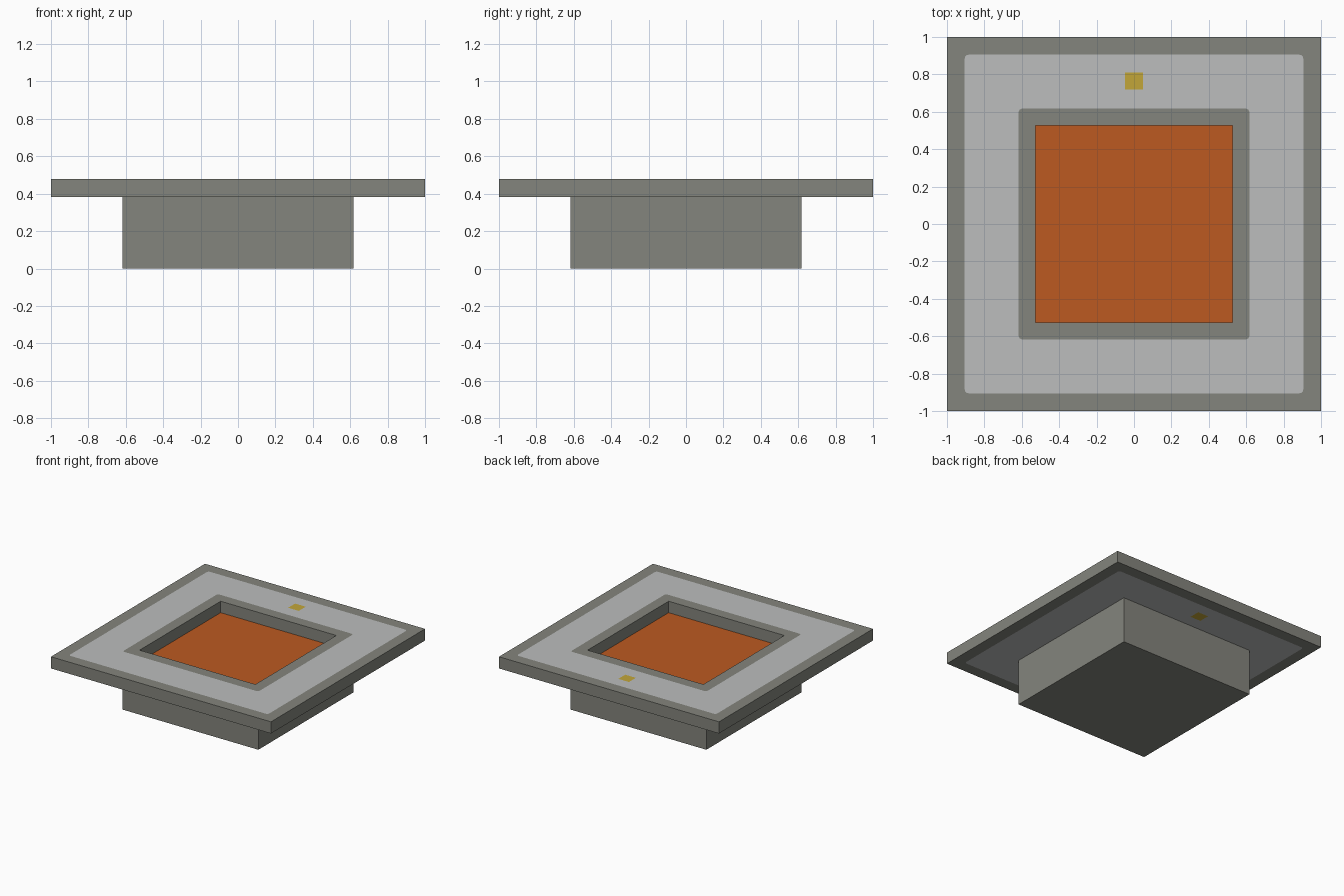
import bpy, bmesh, math
from mathutils import Vector

cube = bpy.data.objects.get("Cube")
if cube:
    bpy.data.objects.remove(cube, do_unlink=True)


def material(name, rgb):
    linear = [((c / 255 + 0.055) / 1.055) ** 2.4 for c in rgb] + [1]
    mat = bpy.data.materials.new(name)
    mat.use_nodes = True
    mat.diffuse_color = linear
    mat.node_tree.nodes["Principled BSDF"].inputs["Base Color"].default_value = linear
    return mat


MATS = [material("warm dark grey", (132, 133, 125)),
        material("pale grey", (188, 190, 189)),
        material("burnt orange", (188, 90, 33)),
        material("gold", (194, 166, 57))]
GREY, PALE, ORANGE, GOLD = range(4)


def finish(name, bm):
    bmesh.ops.recalc_face_normals(bm, faces=bm.faces[:])
    mesh = bpy.data.meshes.new(name)
    bm.to_mesh(mesh)
    bm.free()
    for mat in MATS:
        mesh.materials.append(mat)
    obj = bpy.data.objects.new(name, mesh)
    bpy.context.collection.objects.link(obj)
    return obj


def square_loop(bm, half, radius, z, steps=4):
    """Square with rounded corners; a zero radius gives sharp corners."""
    verts = []
    for corner in range(4):
        mid = math.radians(45 + 90 * corner)
        cx = math.copysign(half - radius, math.cos(mid))
        cy = math.copysign(half - radius, math.sin(mid))
        for i in range(steps + 1):
            a = math.radians(90 * corner + 90 * i / steps)
            verts.append(bm.verts.new((cx + radius * math.cos(a),
                                       cy + radius * math.sin(a), z)))
    return verts


TOP, UNDER, FLOOR = 0.478, 0.382, 0.384
BOX, OPENING, PANEL, ROUND = 0.617, 0.526, 0.905, 0.02

# Tray: half size, corner radius, height, colour of the strip to the next loop
rings = [(OPENING, 0, FLOOR, GREY), (OPENING, 0, TOP, GREY),
         (BOX, ROUND, TOP, PALE), (PANEL, ROUND, TOP, GREY),
         (1, 0, TOP, GREY), (1, 0, UNDER, GREY),
         (PANEL, ROUND, UNDER, PALE), (BOX, ROUND, UNDER, GREY)]
bm = bmesh.new()
loops = [square_loop(bm, h, r, z) for h, r, z, _ in rings]
for ring, a, b in zip(rings, loops, loops[1:]):
    for i in range(len(a)):
        j = (i + 1) % len(a)
        bm.faces.new((a[i], a[j], b[j], b[i])).material_index = ring[3]
bm.faces.new(loops[0]).material_index = ORANGE
bm.faces.new(loops[-1]).material_index = GREY
bmesh.ops.remove_doubles(bm, verts=bm.verts[:], dist=0.0001)

# Gold marker cut into the back of the pale panel, above and below
MARK_X, MARK_NEAR, MARK_FAR = 0.048, 0.72, 0.81
cuts = [((-MARK_X, 0, 0), (1, 0, 0)), ((MARK_X, 0, 0), (1, 0, 0)),
        ((0, MARK_NEAR, 0), (0, 1, 0)), ((0, MARK_FAR, 0), (0, 1, 0))]
for point, normal in cuts:
    faces = [f for f in bm.faces if f.material_index == PALE
             and f.calc_center_median().y > BOX
             and abs(f.calc_center_median().x) < BOX]
    edges = {e for f in faces for e in f.edges}
    verts = {v for f in faces for v in f.verts}
    bmesh.ops.bisect_plane(bm, geom=list(verts) + list(edges) + faces,
                           plane_co=Vector(point), plane_no=Vector(normal))
for f in bm.faces:
    c = f.calc_center_median()
    if f.material_index == PALE and abs(c.x) < MARK_X and MARK_NEAR < c.y < MARK_FAR:
        f.material_index = GOLD
finish("recessed_tray", bm)

# Solid base box beneath the tray
bm = bmesh.new()
bmesh.ops.create_cube(bm, size=1)
bmesh.ops.scale(bm, vec=(2 * BOX, 2 * BOX, UNDER), verts=bm.verts[:])
bmesh.ops.translate(bm, vec=(0, 0, UNDER / 2), verts=bm.verts[:])
finish("base_box", bm)
